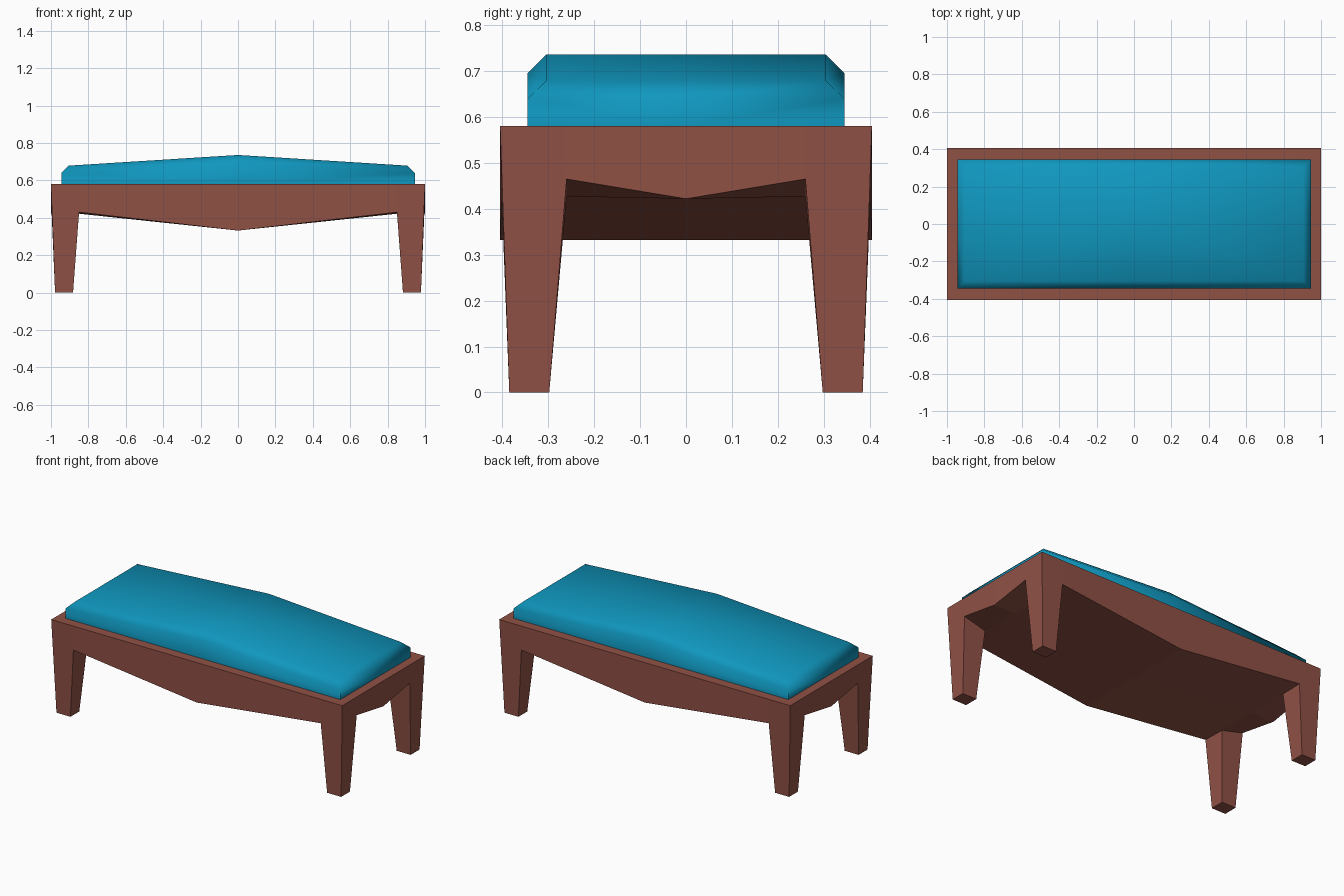
import bpy, bmesh, math

if "Cube" in bpy.data.objects:
    bpy.data.objects.remove(bpy.data.objects["Cube"])


def material(name, rgb):
    m = bpy.data.materials.new(name)
    m.diffuse_color = (*rgb, 1)
    m.use_nodes = True
    m.node_tree.nodes["Principled BSDF"].inputs["Base Color"].default_value = m.diffuse_color
    return m


def four_way(name, points, faces, mat, smooth=None):
    """Build one quarter (x>0, y>0), mirror it to all four, weld to a solid."""
    bm = bmesh.new()
    for sx in (1, -1):
        for sy in (1, -1):
            v = {k: bm.verts.new((x * sx, y * sy, z)) for k, (x, y, z) in points.items()}
            for f in faces:
                bm.faces.new([v[k] for k in f.split()])
    bmesh.ops.remove_doubles(bm, verts=bm.verts, dist=1e-5)
    bmesh.ops.recalc_face_normals(bm, faces=bm.faces)
    me = bpy.data.meshes.new(name)
    bm.to_mesh(me)
    bm.free()
    if smooth:
        me.shade_smooth()
        me.set_sharp_from_angle(angle=math.radians(smooth))
    me.materials.append(mat)
    ob = bpy.data.objects.new(name, me)
    bpy.context.collection.objects.link(ob)
    return ob


wood = material("reddish brown wood", (0.28, 0.083, 0.06))
fabric = material("teal fabric", (0.005, 0.31, 0.52))

# frame: rim, arched aprons, solid underside and tapered legs
X, Y, T = 1.0, 0.405, 0.58
frame = {
    # top plane
    "t0": (0, 0, T), "tx": (X, 0, T), "txl": (X, 0.26, T),
    "tc": (X, Y, T), "tyl": (0.85, Y, T), "ty": (0, Y, T),
    # lower edge of the aprons and the underside
    "ay": (0, Y, 0.332), "ly": (0.85, 0.402, 0.43), "lc": (0.85, 0.26, 0.427),
    "lx": (0.998, 0.26, 0.465), "ax": (X, 0, 0.422), "ux": (0.85, 0, 0.422),
    "u0": (0, 0, 0.332),
    # foot
    "oo": (0.978, 0.385, 0), "io": (0.882, 0.385, 0),
    "ii": (0.882, 0.298, 0), "oi": (0.978, 0.298, 0),
}
four_way("bench_frame", frame, [
    "t0 tx txl tc tyl ty",        # top
    "ty tyl ly ay",               # long apron
    "tx txl lx ax",               # end apron
    "tyl tc oo io ly",            # leg, long side
    "txl tc oo oi lx",            # leg, end side
    "ly lc ii io", "lc lx oi ii", # leg, inner sides
    "oo io ii oi",                # foot
    "ay ly lc ux u0",             # underside
    "lc lx ax ux",                # underside at the end
], wood)

# cushion: crowned along its length, with a softened upper edge
cushion = {
    "b0": (0, 0, T), "bx": (0.945, 0, T), "bc": (0.945, 0.345, T), "by": (0, 0.345, T),
    "sx": (0.945, 0, 0.64), "sc": (0.945, 0.345, 0.64), "sy": (0, 0.345, 0.696),
    "t0": (0, 0, 0.736), "tx": (0.905, 0, 0.679), "tc": (0.905, 0.305, 0.679),
    "ty": (0, 0.305, 0.736),
}
four_way("seat_cushion", cushion, [
    "b0 bx bc by",                # base
    "by bc sc sy", "bx bc sc sx", # sides
    "sy sc tc ty", "sx sc tc tx", # softened edge
    "t0 tx tc ty",                # top
], fabric, smooth=60)
